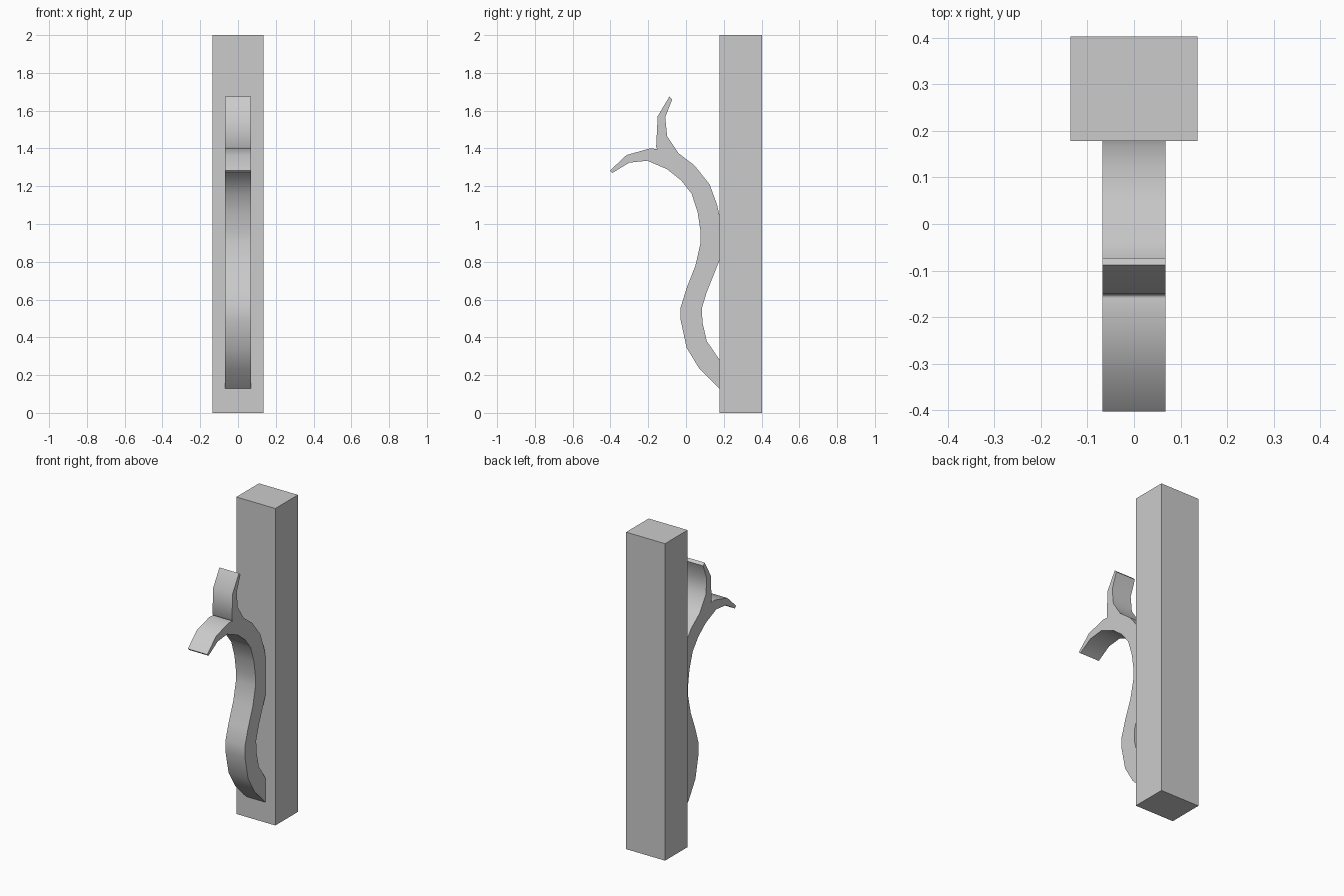
import bpy, bmesh, math
from mathutils import Vector

if "Cube" in bpy.data.objects:
    bpy.data.objects.remove(bpy.data.objects["Cube"])

POST_FRONT, POST_BACK = 0.178, 0.403
POST_HALF, SCROLL_HALF = 0.136, 0.068


def extrude_profile(name, profile, half, smooth=False):
    """Extrude a closed (y, z) outline symmetrically along x."""
    bm = bmesh.new()
    face = bm.faces.new([bm.verts.new((-half, y, z)) for y, z in profile])
    grown = bmesh.ops.extrude_face_region(bm, geom=[face], use_keep_orig=True)
    moved = [v for v in grown["geom"] if isinstance(v, bmesh.types.BMVert)]
    bmesh.ops.translate(bm, verts=moved, vec=Vector((2 * half, 0, 0)))
    bmesh.ops.recalc_face_normals(bm, faces=bm.faces[:])
    mesh = bpy.data.meshes.new(name)
    bm.to_mesh(mesh)
    bm.free()
    obj = bpy.data.objects.new(name, mesh)
    bpy.context.collection.objects.link(obj)
    if smooth:
        bpy.ops.object.select_all(action='DESELECT')
        obj.select_set(True)
        bpy.context.view_layer.objects.active = obj
        bpy.ops.object.shade_smooth_by_angle(angle=math.radians(40))
    return obj


# Square upright post
extrude_profile("post", [(POST_FRONT, 0), (POST_BACK, 0),
                         (POST_BACK, 2), (POST_FRONT, 2)], POST_HALF)

# Scroll outline, front edge from foot up to the lower leaf
front_edge = [(POST_FRONT, 0.128), (0.07, 0.235), (0.003, 0.345), (-0.028, 0.49),
              (-0.028, 0.56), (0.003, 0.66), (0.05, 0.78), (0.077, 0.90),
              (0.077, 0.96), (0.062, 1.06), (0.03, 1.16), (-0.025, 1.23),
              (-0.10, 1.29), (-0.205, 1.335)]
# Forward-drooping leaf tip
lower_leaf = [(-0.30, 1.325), (-0.39, 1.27), (-0.403, 1.282),
              (-0.315, 1.365), (-0.19, 1.40), (-0.15, 1.397)]
# Upright leaf tip
upper_leaf = [(-0.158, 1.408), (-0.15, 1.57), (-0.088, 1.675),
              (-0.073, 1.66), (-0.11, 1.565), (-0.10, 1.465)]
# Back edge, touching the post in the middle and at the foot
back_edge = [(-0.04, 1.375), (0.045, 1.31), (0.125, 1.21), (0.165, 1.10),
             (POST_FRONT, 1.04), (POST_FRONT, 0.81), (0.15, 0.74), (0.11, 0.64),
             (0.084, 0.555), (0.087, 0.48), (0.11, 0.38), (POST_FRONT, 0.28)]
extrude_profile("scroll_bracket", front_edge + lower_leaf + upper_leaf + back_edge,
                SCROLL_HALF, smooth=True)
